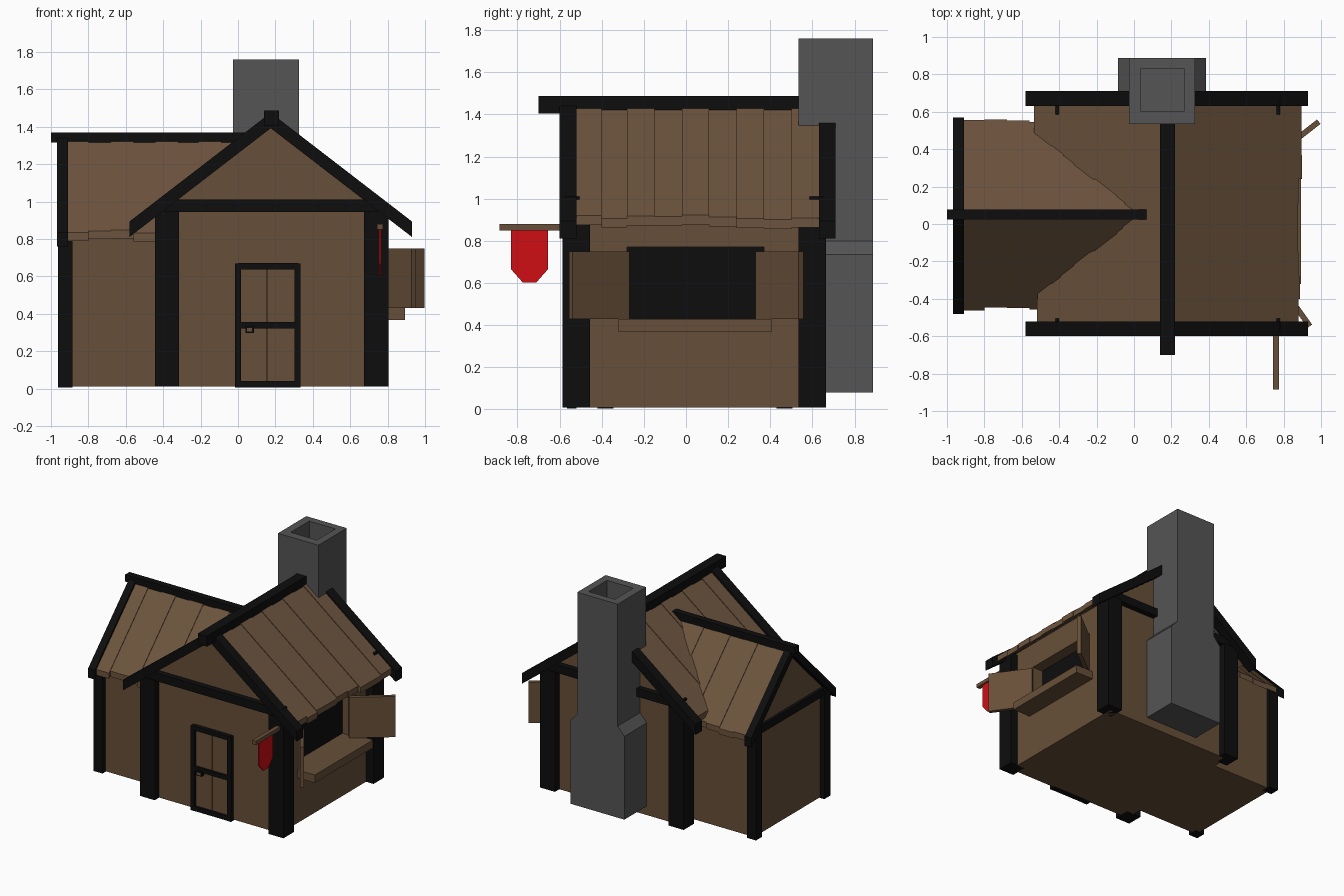
import bpy, bmesh, math, random
from mathutils import Matrix, Vector

if "Cube" in bpy.data.objects:
    bpy.data.objects.remove(bpy.data.objects["Cube"])

random.seed(4)


def material(name, rgb):
    m = bpy.data.materials.new(name)
    m.diffuse_color = (*rgb, 1)
    m.use_nodes = True
    m.node_tree.nodes["Principled BSDF"].inputs["Base Color"].default_value = m.diffuse_color
    return m


WOOD = material("wood", (0.135, 0.078, 0.040))
ROOF = material("roof_wood", (0.150, 0.088, 0.047))
DARK = material("dark_timber", (0.004, 0.004, 0.004))
STONE = material("stone", (0.09, 0.09, 0.09))
RED = material("red_cloth", (0.62, 0.004, 0.007))


def prism(name, pts, axis, a, b, mat):
    """Extrude a 2D outline along x (pts are y,z) or y (pts are x,z) or z (pts are x,y)."""
    def place(p, t):
        return {'x': (t, p[0], p[1]), 'y': (p[0], t, p[1]), 'z': (p[0], p[1], t)}[axis]
    bm = bmesh.new()
    lo = [bm.verts.new(place(p, a)) for p in pts]
    hi = [bm.verts.new(place(p, b)) for p in pts]
    bm.faces.new(lo)
    bm.faces.new(hi)
    n = len(pts)
    for i in range(n):
        j = (i + 1) % n
        bm.faces.new((lo[i], lo[j], hi[j], hi[i]))
    bmesh.ops.recalc_face_normals(bm, faces=bm.faces)
    me = bpy.data.meshes.new(name)
    bm.to_mesh(me)
    bm.free()
    ob = bpy.data.objects.new(name, me)
    bpy.context.collection.objects.link(ob)
    me.materials.append(mat)
    return ob


def box(name, x0, x1, y0, y1, z0, z1, mat):
    return prism(name, [(x0, y0), (x1, y0), (x1, y1), (x0, y1)], 'z', z0, z1, mat)


def cut(ob, cutter):
    mod = ob.modifiers.new("cut", 'BOOLEAN')
    mod.operation = 'DIFFERENCE'
    mod.solver = 'EXACT'
    mod.object = cutter
    cutter.hide_render = True
    cutter.hide_viewport = True


def slope(c, top, k, run, thick):
    """Sloping strip on one side of a ridge; a negative run mirrors it."""
    e = top - k * abs(run)
    return [(c, top), (c + run, e), (c + run, e - thick), (c, top - thick)]


def bargeboard(name, c, top, k, run, thick, axis, a, b):
    e = top - k * run
    prism(name, [(c, top), (c + run, e), (c + run, e - thick), (c, top - thick),
                 (c - run, e - thick), (c - run, e)], axis, a, b, DARK)


def planks(name, c, top, k, run, axis, edges):
    for s in (-1, 1):
        for i in range(len(edges) - 1):
            r = run + random.uniform(-0.012, 0.015)
            lift = (i % 2) * 0.006
            prism(f"{name}_{i}", slope(c, top - lift, k, s * r, 0.045),
                  axis, edges[i], edges[i + 1], ROOF)


# Main house body with gables and a serving window
house = prism("main_walls", [(-0.38, 0.01), (0.74, 0.01), (0.74, 0.97), (0.18, 1.40), (-0.38, 0.97)],
              'y', -0.53, 0.61, WOOD)
cut(house, box("window_cutter", 0.64, 0.9, -0.28, 0.37, 0.43, 0.77, DARK))
box("window_interior", 0.635, 0.65, -0.28, 0.37, 0.43, 0.77, DARK)

# Side wing body
prism("wing_walls", [(-0.385, 0.01), (0.475, 0.01), (0.475, 0.88), (0.045, 1.30), (-0.385, 0.88)],
      'x', -0.925, -0.36, WOOD)

# Corner posts
for x in (-0.38, 0.74):
    for y in (-0.52, 0.60):
        box("main_post", x - 0.065, x + 0.065, y - 0.065, y + 0.065, 0.01,  0.95, DARK)
for y in (-0.383, 0.468):
    box("wing_post", -0.963, -0.885, y - 0.038, y + 0.038, 0.005, 0.86, DARK)

# Gable cross beams
for y in (-0.54, 0.62):
    box("gable_beam", -0.42, 0.78, y - 0.035, y + 0.035, 0.945, 1.01, DARK)
box("wing_gable_beam", -0.95, -0.90, -0.40, 0.49, 0.81, 0.87, DARK)

# Main roof
planks("main_roof_plank", 0.18, 1.458, 0.77, 0.705, 'y',
       [-0.53, -0.40, -0.28, -0.15, -0.02, 0.11, 0.24, 0.37, 0.50, 0.64])
for y in (-0.60, 0.63):
    bargeboard("main_bargeboard", 0.175, 1.475, 0.77, 0.755, 0.083, 'y', y, y + 0.08)
box("main_ridge_beam", 0.14, 0.22, -0.70, 0.79, 1.405, 1.488, DARK)

# Wing roof
planks("wing_roof_plank", 0.05, 1.345, 1.0, 0.502, 'x',
       [-0.915, -0.80, -0.68, -0.56, -0.44, -0.32, -0.21, -0.09, 0.02])
bargeboard("wing_bargeboard", 0.045, 1.36, 1.0, 0.525, 0.075, 'x', -0.968, -0.91)
box("wing_ridge_beam", -1.0, 0.08, 0.025, 0.078, 1.315, 1.37, DARK)

# Chimney with wide base, sloped shoulders and open flue
chimney = prism("chimney", [(-0.085, 0.08), (0.385, 0.08), (0.385, 0.735), (0.325, 0.80), (0.325, 1.76),
                            (-0.027, 1.76), (-0.027, 0.80), (-0.085, 0.735)], 'y', 0.535, 0.888, STONE)
cut(chimney, box("flue_cutter", 0.038, 0.266, 0.602, 0.832, 1.60, 1.9, STONE))

# Front door
box("door_panel_left", 0.0, 0.155, -0.545, -0.52, 0.02, 0.65, WOOD)
box("door_panel_right", 0.158, 0.32, -0.545, -0.52, 0.02, 0.65, WOOD)
for x in (-0.017, 0.302):
    box("door_frame_side", x, x + 0.032, -0.565, -0.52, 0.005, 0.67, DARK)
for z0, z1 in ((0.005, 0.04), (0.322, 0.356), (0.638, 0.672)):
    box("door_frame_rail", 0.0, 0.32, -0.563, -0.52, z0, z1, DARK)
handle = box("door_handle", 0.04, 0.085, -0.575, -0.54, 0.297, 0.335, DARK)
box("door_handle_plate", 0.049, 0.076, -0.577, -0.54, 0.305, 0.325, WOOD)

# Serving counter and open shutters
box("serving_counter", 0.72, 0.893, -0.32, 0.405, 0.368, 0.43, WOOD)


def shutter(name, p, q, width):
    p, q = Vector(p), Vector(q)
    n = Vector((-(q - p).y, (q - p).x)).normalized() * width
    prism(name, [p, q, q + n, p + n], 'z', 0.43, 0.75, WOOD)


shutter("front_shutter", (0.735, -0.285), (0.928, -0.555), 0.03)
shutter("back_shutter", (0.735, 0.33), (0.997, 0.535), 0.03)

# Hanging banner on a pole
box("banner_pole", 0.743, 0.775, -0.885, -0.56, 0.85, 0.88, WOOD)
prism("banner", [(-0.83, 0.85), (-0.83, 0.665), (-0.775, 0.603), (-0.71, 0.603), (-0.655, 0.665), (-0.655, 0.85)],
      'x', 0.754, 0.764, RED)
